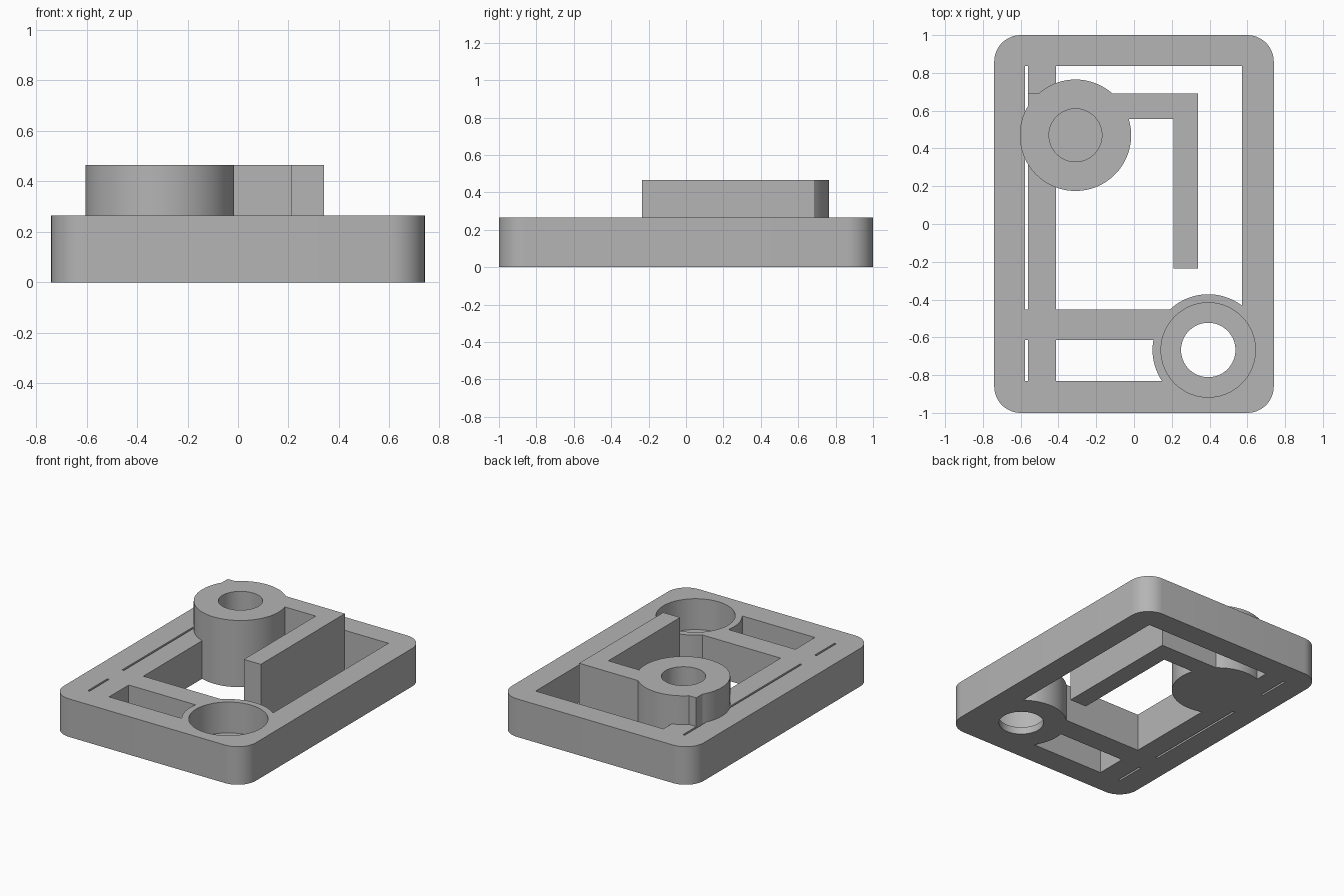
import bpy, bmesh, math

if "Cube" in bpy.data.objects:
    bpy.data.objects.remove(bpy.data.objects["Cube"])

TOP, HIGH = 0.265, 0.465     # plate height, raised part height
BOSS, RING = (-0.31, 0.47), (0.393, -0.667)

grey = bpy.data.materials.new("plain grey")
grey.diffuse_color = (0.46, 0.46, 0.46, 1)
grey.use_nodes = True
grey.node_tree.nodes["Principled BSDF"].inputs["Base Color"].default_value = grey.diffuse_color


def prism(name, pts, z0, z1):
    """Extrude a counter-clockwise outline from z0 to z1."""
    bm = bmesh.new()
    low = [bm.verts.new((x, y, z0)) for x, y in pts]
    high = [bm.verts.new((x, y, z1)) for x, y in pts]
    bm.faces.new(low[::-1])
    bm.faces.new(high)
    n = len(pts)
    for i in range(n):
        j = (i + 1) % n
        bm.faces.new((low[i], low[j], high[j], high[i]))
    me = bpy.data.meshes.new(name)
    bm.to_mesh(me)
    bm.free()
    me.materials.append(grey)
    ob = bpy.data.objects.new(name, me)
    bpy.context.collection.objects.link(ob)
    return ob


def box(name, x0, x1, y0, y1, z0, z1):
    return prism(name, [(x0, y0), (x1, y0), (x1, y1), (x0, y1)], z0, z1)


def cylinder(name, c, r, z0, z1, n=96):
    pts = [(c[0] + r * math.cos(math.tau * (i + .5) / n),
            c[1] + r * math.sin(math.tau * (i + .5) / n)) for i in range(n)]
    return prism(name, pts, z0, z1)


def combine(body, tool, op):
    mod = body.modifiers.new(op, 'BOOLEAN')
    mod.operation, mod.solver, mod.object = op, 'EXACT', tool
    bpy.context.view_layer.objects.active = body
    bpy.ops.object.modifier_apply(modifier=mod.name)
    bpy.data.objects.remove(tool)


# rounded base plate
R = 0.14
outline = []
for k, (sx, sy) in enumerate([(1, 1), (-1, 1), (-1, -1), (1, -1)]):
    for i in range(13):
        a = math.pi / 2 * (k + i / 12)
        outline.append((sx * (0.74 - R) + R * math.cos(a), sy * (1 - R) + R * math.sin(a)))
body = prism("latch_plate", outline, 0, TOP)

# windows and thin slots
for x0, x1, y0, y1 in [(-0.412, 0.573, -0.453, 0.837), (-0.412, 0.3, -0.83, -0.614),
                       (-0.576, -0.562, -0.453, 0.837), (-0.576, -0.562, -0.83, -0.614)]:
    combine(body, box("window_cutter", x0, x1, y0, y1, -0.1, 0.6), 'DIFFERENCE')

# socket ring, raised boss and hooked arm
combine(body, cylinder("socket_ring", RING, 0.295, 0, TOP), 'UNION')
arm = [(-0.562, 0.555), (0.21, 0.555), (0.21, -0.235), (0.34, -0.235), (0.34, 0.69), (-0.562, 0.69)]
raised = prism("hooked_arm", arm, 0, HIGH)
combine(raised, cylinder("boss", BOSS, 0.295, 0, HIGH), 'UNION')
combine(body, raised, 'UNION')

# counterbored socket and blind boss hole
for c, r, z0 in [(RING, 0.25, 0.05), (RING, 0.144, -0.1), (BOSS, 0.14, 0.065)]:
    combine(body, cylinder("hole_cutter", c, r, z0, 0.6), 'DIFFERENCE')

bpy.ops.object.select_all(action='DESELECT')
body.select_set(True)
bpy.context.view_layer.objects.active = body
bpy.ops.object.shade_smooth_by_angle(angle=math.radians(30))
